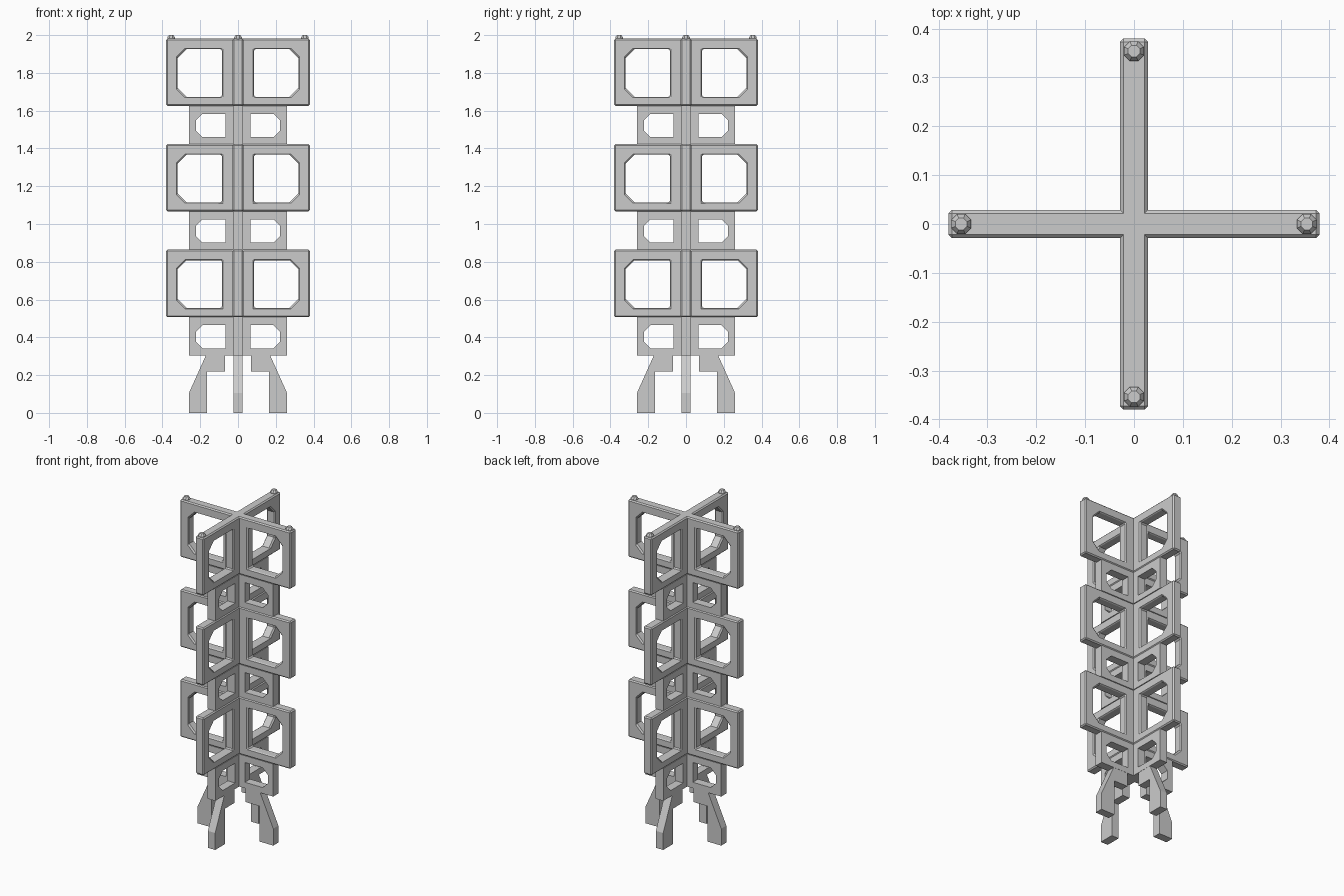
import bpy, bmesh, math
from mathutils import Matrix

if "Cube" in bpy.data.objects:
    bpy.data.objects.remove(bpy.data.objects["Cube"])


def add_object(name, bm, bevel=0.0):
    bmesh.ops.recalc_face_normals(bm, faces=bm.faces[:])
    mesh = bpy.data.meshes.new(name)
    bm.to_mesh(mesh)
    bm.free()
    ob = bpy.data.objects.new(name, mesh)
    bpy.context.collection.objects.link(ob)
    if bevel:
        mod = ob.modifiers.new("edge_bevel", 'BEVEL')
        mod.width = bevel
        mod.segments = 1
        mod.limit_method = 'ANGLE'
        mod.angle_limit = math.radians(50)
    return ob


def slab(name, loops, half, turn, bevel=0.0):
    """Fill x-z loops (outline, then holes), thicken along y, rotate about z."""
    bm = bmesh.new()
    edges = []
    for loop in loops:
        vs = [bm.verts.new((x, -half, z)) for x, z in loop]
        edges += [bm.edges.new((vs[i], vs[i - 1])) for i in range(len(vs))]
    bmesh.ops.triangle_fill(bm, edges=edges, use_beauty=True, normal=(0, -1, 0))
    ext = bmesh.ops.extrude_face_region(bm, geom=bm.faces[:])
    moved = [g for g in ext["geom"] if isinstance(g, bmesh.types.BMVert)]
    bmesh.ops.translate(bm, verts=moved, vec=(0, 2 * half, 0))
    bm.transform(Matrix.Rotation(turn, 4, 'Z'))
    return add_object(name, bm, bevel)


def window(x0, x1, z0, z1, c, side):
    """Opening whose two outer corners are cut off."""
    pts = [(x0, z0), (x1 - c, z0), (x1, z0 + c), (x1, z1 - c), (x1 - c, z1), (x0, z1)]
    return [(side * x, z) for x, z in pts]


def frame_tier(name, z0, z1, w, half, hole, margins, cut, bevel):
    """Two crossed plates, each with a pair of windows."""
    outline = [(-w, z0), (w, z0), (w, z1), (-w, z1)]
    holes = [window(*hole, z0 + margins[0], z1 - margins[1], cut, s) for s in (1, -1)]
    for k in range(2):
        slab(f"{name}_{'xy'[k]}", [outline] + holes, half, k * math.pi / 2, bevel)


# Alternating small and large window frames
for i in range(3):
    z = 0.305 + 0.559 * i
    frame_tier(f"small_frame_{i}", z, z + 0.202, 0.26, 0.026,
               (0.065, 0.223), (0.037, 0.042), 0.035, 0.0)
    frame_tier(f"large_frame_{i}", z + 0.202, z + 0.559, 0.38, 0.029,
               (0.086, 0.32), (0.048, 0.056), 0.048, 0.007)

# Legs and top studs, one per wing
leg = [(0.07, 0.305), (0.17, 0.305), (0.26, 0.105), (0.26, 0.0),
       (0.165, 0.0), (0.165, 0.22), (0.07, 0.22)]
for k in range(4):
    turn = k * math.pi / 2
    slab(f"leg_{k}", [leg], 0.025, turn)

    bm = bmesh.new()
    rings = []
    for r, z in ((0.022, 1.975), (0.022, 1.988), (0.013, 2.0)):
        rings.append([bm.verts.new((0.354 + r * math.cos(a), r * math.sin(a), z))
                      for a in [math.pi / 8 + j * math.pi / 4 for j in range(8)]])
    for lo, hi in zip(rings, rings[1:]):
        for j in range(8):
            bm.faces.new((lo[j - 1], lo[j], hi[j], hi[j - 1]))
    bm.faces.new(rings[-1])
    bm.faces.new(rings[0][::-1])
    bm.transform(Matrix.Rotation(turn, 4, 'Z'))
    add_object(f"top_stud_{k}", bm)
